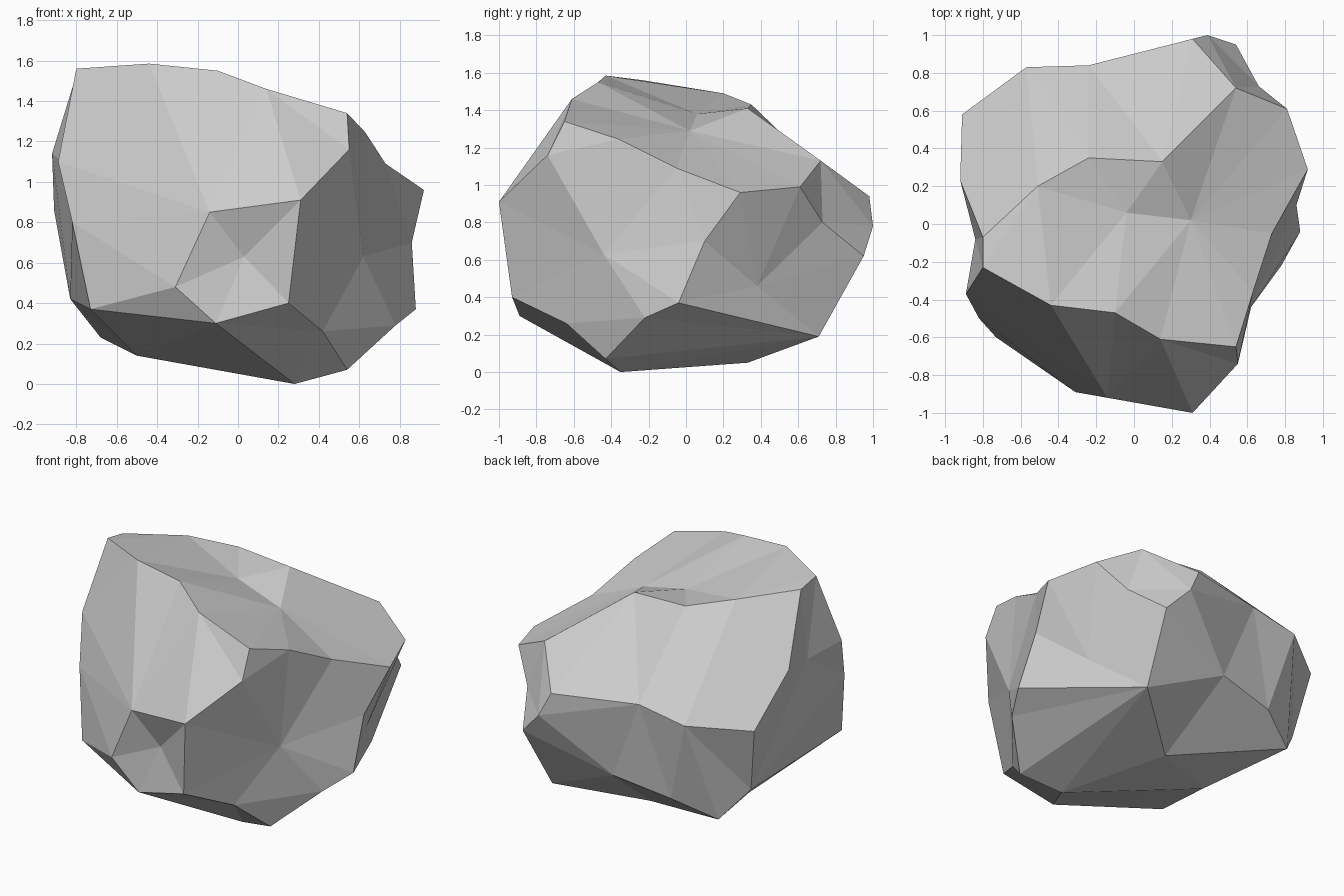
import bpy, bmesh
from mathutils import Vector

# Corner points of the boulder, grouped by region
corners = [
    # top rim, running along the front and down the right side
    (-.80, -.23, 1.56), (-.44, -.43, 1.585), (-.10, -.47, 1.55), (.14, -.61, 1.46),
    (.54, -.65, 1.34), (.63, -.36, 1.245), (.73, -.05, 1.09), (.92, .29, .96),
    (.81, .61, .99), (.54, .72, 1.13),
    # ridge and hollow on top
    (-.80, -.07, 1.53), (-.51, .20, 1.49), (-.24, .35, 1.43), (.15, .33, 1.41),
    (.30, .02, 1.29), (-.04, .06, 1.38),
    # back
    (.31, .98, .94), (.39, 1.0, .78), (.54, .95, .62), (.66, .73, .80),
    (-.24, .84, .96), (-.57, .83, .90), (-.42, .76, .35), (-.03, .81, .42), (.49, .71, .19),
    # left
    (-.91, .58, .86), (-.92, .23, 1.14), (-.84, -.08, 1.07), (-.83, .50, .42),
    (-.68, .63, .23), (-.89, -.37, 1.10), (-.82, -.50, .80), (-.73, -.60, .37),
    # front
    (.31, -1.0, .91), (.55, -.74, 1.16), (-.14, -.92, .85), (-.31, -.89, .48),
    (-.11, -.89, .30), (.25, -.93, .40), (.03, -.86, .63),
    # right
    (.62, -.44, .63), (.88, -.04, .37), (.78, -.22, .29), (.54, -.43, .07),
    (.86, .10, .70), (.68, .38, .46),
    # underside
    (.42, -.64, .26), (.28, -.35, 0), (.03, .33, .05), (-.50, .05, .14),
]

# Wrap the corners as a near-sphere, then push them to their true places,
# so that the hollows survive the convex hull
centre = Vector((0, 0, .75))
bm = bmesh.new()
target = {}
for c in corners:
    arm = Vector(c) - centre
    v = bm.verts.new(arm.normalized() * arm.length ** .15)
    target[v] = Vector(c)
bmesh.ops.convex_hull(bm, input=bm.verts[:])
for v in bm.verts[:]:
    if v.link_faces:
        v.co = target[v]
    else:
        bm.verts.remove(v)
bmesh.ops.recalc_face_normals(bm, faces=bm.faces[:])

# Flat-shaded boulder
mesh = bpy.data.meshes.new("boulder")
bm.to_mesh(mesh)
bm.free()
boulder = bpy.data.objects.new("boulder", mesh)
bpy.context.collection.objects.link(boulder)
